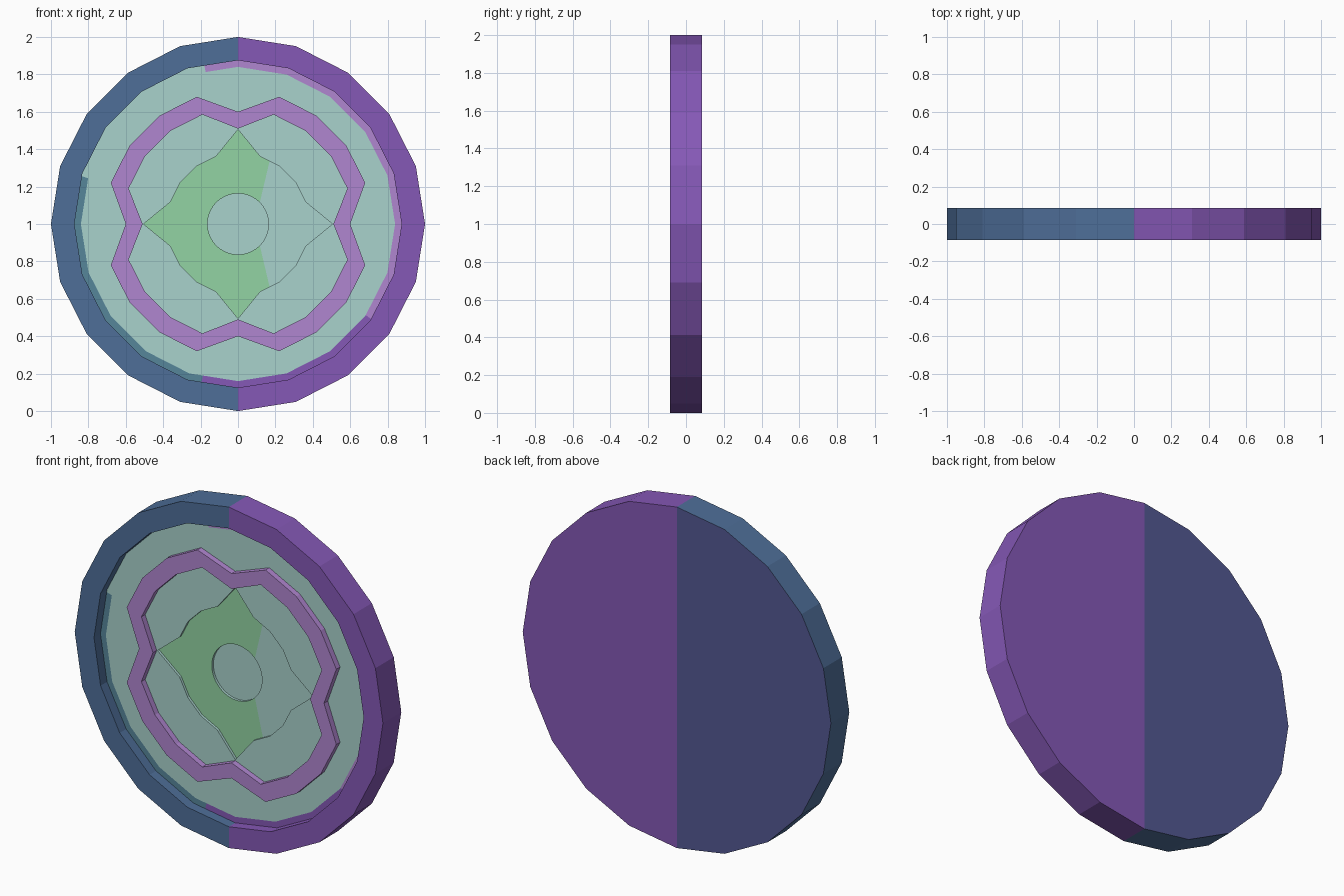
import bpy, bmesh, math
from mathutils import Vector

if "Cube" in bpy.data.objects:
    bpy.data.objects.remove(bpy.data.objects["Cube"])


def material(name, rgb):
    lin = [((c / 255 + 0.055) / 1.055) ** 2.4 for c in rgb]
    m = bpy.data.materials.new(name)
    m.diffuse_color = (*lin, 1)
    m.use_nodes = True
    m.node_tree.nodes["Principled BSDF"].inputs["Base Color"].default_value = m.diffuse_color
    return m


blue = material("steel_blue", (78, 110, 152))
purple = material("purple", (133, 88, 182))
indigo = material("indigo", (83, 88, 146))
mint = material("pale_teal", (168, 210, 204))
teal = material("dark_teal", (86, 134, 154))
lilac = material("lilac", (176, 134, 208))
green = material("green", (146, 211, 163))

# Angles where the painted band changes colour
BAND = [102, 163, 257, 324.5]
ANGLES = sorted(set(list(range(0, 360, 6)) + BAND))


def outline(r, cardinal=None):
    """Radius function of a 20-gon; the four axis corners may differ."""
    def corner(k):
        rad = cardinal if cardinal is not None and k % 5 == 0 else r
        a = math.radians(18 * k)
        return rad * math.cos(a), rad * math.sin(a)

    def f(deg):
        k = int(deg // 18)
        (x1, z1), (x2, z2) = corner(k), corner(k + 1)
        a = math.radians(deg)
        c, s = math.cos(a), math.sin(a)
        dx, dz = x2 - x1, z2 - z1
        den = c * dz - s * dx
        return (x1 * dz - z1 * dx) / den if abs(den) > 1e-9 else 0.0
    return f


def circle(r):
    return lambda deg: r


def loft(name, loops, mats, rule, cuts=()):
    """Skin a list of (radius function, y) loops; rule picks the material."""
    bm = bmesh.new()
    rows = []
    for f, y in loops:
        row = []
        for d in ANGLES:
            a = math.radians(d)
            row.append(bm.verts.new((f(d) * math.cos(a), y, 1 + f(d) * math.sin(a))))
        rows.append(row)
    n = len(ANGLES)
    for p, q in zip(rows, rows[1:]):
        for i in range(n):
            j = (i + 1) % n
            bm.faces.new((p[i], p[j], q[j], q[i]))
    bmesh.ops.remove_doubles(bm, verts=bm.verts[:], dist=1e-5)
    for co, no in cuts:
        bmesh.ops.bisect_plane(bm, geom=bm.verts[:] + bm.edges[:] + bm.faces[:],
                               dist=1e-5, plane_co=co, plane_no=no)
    bm.normal_update()
    for face in bm.faces:
        face.material_index = rule(face.calc_center_median(), face.normal)
    me = bpy.data.meshes.new(name)
    bm.to_mesh(me)
    bm.free()
    for m in mats:
        me.materials.append(m)
    ob = bpy.data.objects.new(name, me)
    bpy.context.collection.objects.link(ob)
    return ob


FRONT, BACK = -0.085, 0.085
FLOOR, RING, STAR, HUB = -0.025, -0.06, -0.01, 0.005
point = circle(0)

# Back plate and raised rim, split in two colours at the middle


def rim_rule(c, n):
    if c.x > 0:
        return 1
    return 2 if n.y > 0.9 else 0


loft("rim_and_back",
     [(point, BACK), (outline(1), BACK), (outline(1), FRONT),
      (outline(0.875), FRONT), (outline(0.875), FLOOR)],
     [blue, purple, indigo], rim_rule)

# Painted band around the edge of the recessed floor


def band_rule(c, n):
    a = math.degrees(math.atan2(c.z - 1, c.x)) % 360
    if BAND[0] < a < BAND[1]:
        return 0
    if BAND[1] <= a < BAND[2]:
        return 1
    return 2 if BAND[2] <= a < BAND[3] else 3


loft("floor_band", [(outline(0.875), FLOOR), (outline(0.84), FLOOR)],
     [mint, teal, purple, lilac], band_rule)

# Recessed floor outside and inside the notched ring
ring_out, ring_in = outline(0.715, 0.6), outline(0.615, 0.51)
star_edge = outline(0.38, 0.505)
plain = lambda c, n: 0
loft("outer_floor", [(outline(0.84), FLOOR), (ring_out, FLOOR)], [mint], plain)
loft("inner_floor", [(ring_in, FLOOR), (star_edge, FLOOR), (star_edge, STAR)],
     [mint], plain)

# Raised notched ring
loft("notched_ring", [(ring_out, FLOOR), (ring_out, RING), (ring_in, RING), (ring_in, FLOOR)],
     [lilac], plain)

# Sunken star, green on its left part


def star_rule(c, n):
    return 0 if (c.x - 0.12) * 0.19 - (abs(c.z - 1) - 0.13) * 0.045 < 0 else 1


loft("star", [(star_edge, STAR), (circle(0.163), STAR)], [green, mint], star_rule,
     cuts=[(Vector((0.12, 0, 1 + s * 0.13)), Vector((0.19, 0, -s * 0.045))) for s in (1, -1)])

# Round hub recess
loft("hub", [(circle(0.163), STAR), (circle(0.163), HUB), (point, HUB)], [mint], plain)
